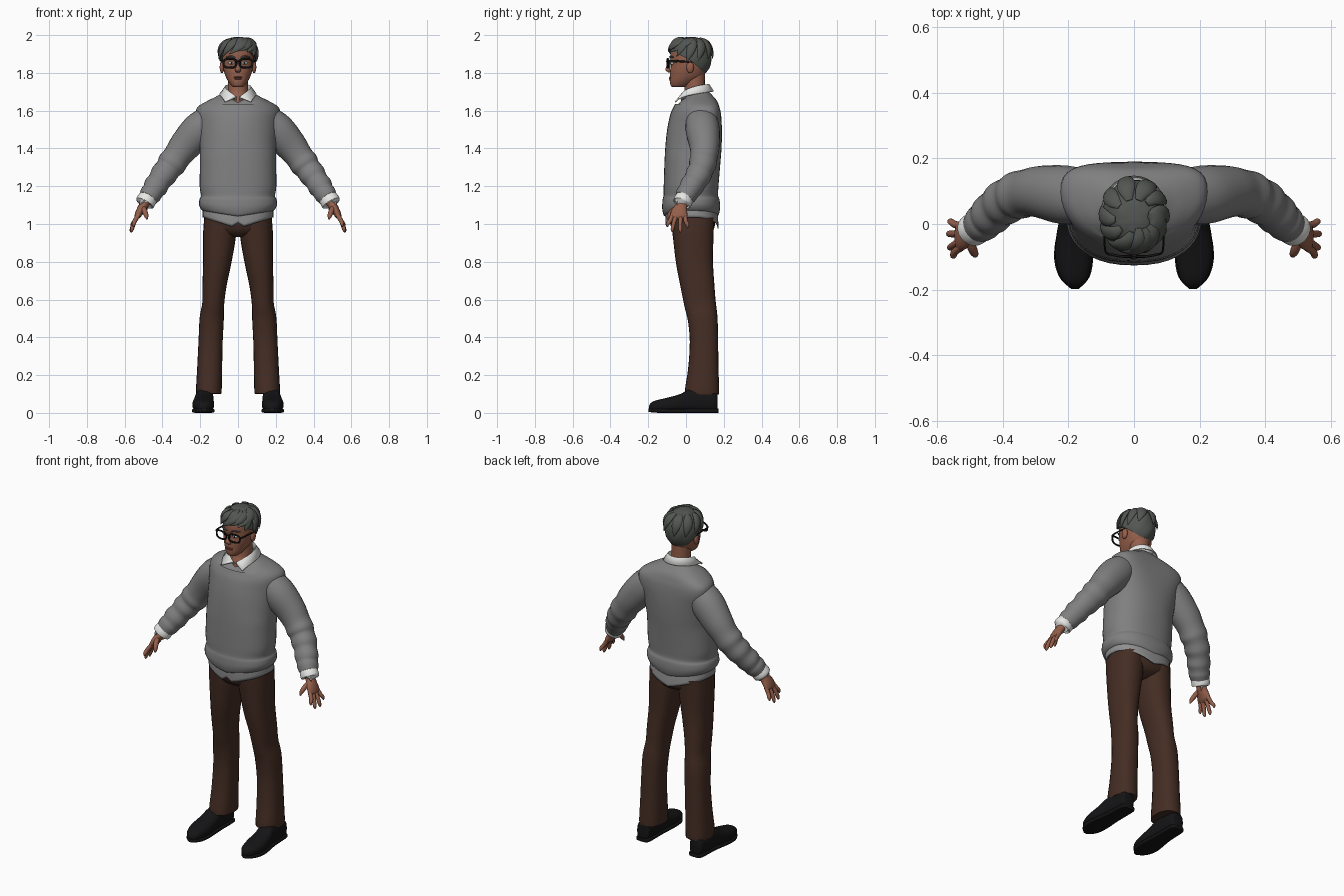
import bpy, bmesh, math
from mathutils import Vector

def material(name, r, g, b):
    m = bpy.data.materials.new(name)
    m.diffuse_color = (r, g, b, 1)
    return m

SKIN = material("skin", 0.30, 0.115, 0.07)
WHITE = material("white_cloth", 0.82, 0.82, 0.80)
KNIT = material("grey_knit", 0.215, 0.215, 0.215)
HEM = material("light_grey_hem", 0.28, 0.28, 0.28)
BROWN = material("brown_trousers", 0.058, 0.026, 0.017)
BLACK = material("black_leather", 0.007, 0.007, 0.008)
HAIR = material("grey_hair", 0.085, 0.093, 0.083)
LIP = material("lip", 0.20, 0.065, 0.045)

def grid_mesh(name, rows, mat, wrap=True, loop=False, caps=True, angle=60, thick=0):
    """Skin rows of points into one smooth mesh."""
    bm = bmesh.new()
    vs = [[bm.verts.new(p) for p in row] for row in rows]
    n, m = len(vs), len(vs[0])
    for i in range(n if loop else n - 1):
        for j in range(m if wrap else m - 1):
            a, b = vs[i], vs[(i + 1) % n]
            bm.faces.new((a[j], a[(j + 1) % m], b[(j + 1) % m], b[j]))
    if caps and wrap and not loop:
        bm.faces.new(vs[0])
        bm.faces.new(vs[-1])
    bmesh.ops.recalc_face_normals(bm, faces=bm.faces)
    me = bpy.data.meshes.new(name)
    bm.to_mesh(me)
    bm.free()
    me.materials.append(mat)
    ob = bpy.data.objects.new(name, me)
    bpy.context.collection.objects.link(ob)
    if thick:
        s = ob.modifiers.new("thickness", 'SOLIDIFY')
        s.thickness, s.offset = thick, 0
    bpy.ops.object.select_all(action='DESELECT')
    ob.select_set(True)
    bpy.context.view_layer.objects.active = ob
    bpy.ops.object.shade_smooth_by_angle(angle=math.radians(angle))
    return ob

def dense(pts, k=4):
    """Smooth interpolation through control points."""
    out = []
    for i in range(len(pts) - 1):
        a, b, c, d = pts[max(i - 1, 0)], pts[i], pts[i + 1], pts[min(i + 2, len(pts) - 1)]
        for q in range(k):
            t = q / k
            out.append([0.5 * (2 * B + (C - A) * t + (2 * A - 5 * B + 4 * C - D) * t * t
                        + (3 * B - A - 3 * C + D) * t ** 3) for A, B, C, D in zip(a, b, c, d)])
    return out + [list(pts[-1])]

def tube(name, pts, mat, n=24, e=2.0, ref=(0, 1, 0), axis=None, k=4, warp=None, **kw):
    """Loft superellipses given as (x, y, z, width radius, depth radius)."""
    pts, rows = dense(pts, k), []
    for i, p in enumerate(pts):
        t = Vector(axis) if axis else Vector(pts[min(i + 1, len(pts) - 1)][:3]) - Vector(pts[max(i - 1, 0)][:3])
        u = t.cross(Vector(ref)).normalized()
        v = u.cross(t).normalized()
        row = []
        for j in range(n):
            a = 2 * math.pi * j / n
            c, s = math.cos(a), math.sin(a)
            q = (Vector(p[:3]) + u * p[3] * math.copysign(abs(c) ** (2 / e), c)
                 + v * p[4] * math.copysign(abs(s) ** (2 / e), s))
            row.append(warp(q) if warp else q)
        rows.append(row)
    return grid_mesh(name, rows, mat, **kw)

def stack(name, rings, mat, **kw):
    """Level rings given as (z, half width, front y, back y)."""
    return tube(name, [(0, (f + b) / 2, z, w, (b - f) / 2) for z, w, f, b in rings],
                mat, axis=(0, 0, 1), **kw)

def ball(name, c, r, mat):
    pts = [(c[0], c[1], c[2] - r[2] * math.cos(math.pi * i / 8),
            r[0] * math.sin(math.pi * i / 8) + 1e-4, r[1] * math.sin(math.pi * i / 8) + 1e-4) for i in range(9)]
    return tube(name, pts, mat, n=14, axis=(0, 0, 1), k=1)

# Sweater body: rounded shoulders, dropped front neck, dipped hem
def sweater_warp(q):
    up = min(max((q.z - 1.35) / 0.2, 0), 1)
    q.y += 0.045 * up * min(abs(q.x) / 0.22, 1) ** 2
    if q.z > 1.64 and q.y < 0.05:
        q.z -= 0.035 * min((0.05 - q.y) / 0.05, 1) * max(1 - abs(q.x) / 0.12, 0)
    if q.z < 1.14:
        q.z -= 0.035 * (1.14 - q.z) / 0.08 * max(1 - abs(q.x) / 0.2, 0)
    return q

stack("sweater", [(1.07, .17, -.105, .16), (1.075, .192, -.118, .172), (1.10, .206, -.126, .18),
      (1.13, .204, -.124, .178), (1.15, .196, -.119, .17), (1.20, .203, -.118, .172), (1.30, .202, -.115, .18),
      (1.40, .203, -.11, .188), (1.50, .212, -.10, .19), (1.58, .225, -.083, .185), (1.62, .213, -.066, .176),
      (1.65, .165, -.05, .165), (1.675, .115, -.03, .145), (1.70, .072, 0, .122)],
      KNIT, n=40, e=2.3, warp=sweater_warp)

# Shirt tail below the sweater, with a small notch in front
def hem_warp(q):
    if q.z < 1.06:
        q.z -= 0.06 * max(1 - abs(q.x) / 0.19, 0)
        if abs(q.x) < 0.012 and q.y < 0:
            q.z += 0.03
    return q

stack("shirt_tail", [(1.10, .18, -.105, .16), (1.07, .184, -.108, .166), (1.037, .184, -.104, .17)],
      HEM, n=48, e=2.3, k=2, warp=hem_warp, caps=False, thick=.006)

# Trousers
stack("trouser_seat", [(.93, .06, -.03, .09), (.95, .125, -.06, .13), (.98, .17, -.078, .15),
      (1.03, .178, -.088, .155), (1.08, .175, -.09, .155)], BROWN, e=2.3)

for s, side in ((-1, "left"), (1, "right")):
    def mir(pts):
        return [(s * p[0], *p[1:]) for p in pts]

    tube(side + "_trouser_leg", mir([(.095, .035, 1.03, .084, .115), (.098, .038, .94, .087, .108),
         (.110, .045, .80, .075, .098), (.124, .06, .68, .064, .09), (.131, .074, .58, .058, .084),
         (.139, .088, .50, .064, .079), (.145, .095, .38, .064, .075), (.150, .092, .24, .066, .08),
         (.154, .086, .13, .068, .09), (.154, .085, .10, .067, .09)]), BROWN, e=2.3)

    # Shoe upper and sole
    tube(side + "_shoe", mir([(.175, .167, .05, .022, .035), (.175, .155, .058, .04, .054),
         (.177, .08, .064, .047, .06), (.178, .02, .066, .049, .06), (.182, -.03, .052, .054, .048),
         (.184, -.10, .042, .057, .038), (.182, -.16, .036, .044, .030), (.18, -.185, .031, .027, .022),
         (.179, -.196, .027, .008, .010)]), BLACK, e=2.6, ref=(0, 0, 1), axis=(0, -1, 0))
    tube(side + "_sole", mir([(.175, .172, .011, .022, .011), (.175, .155, .011, .043, .011),
         (.178, .03, .011, .048, .011), (.184, -.09, .011, .060, .011), (.182, -.16, .012, .047, .011),
         (.18, -.198, .014, .012, .009)]), BLACK, e=5, ref=(0, 0, 1), axis=(0, -1, 0))

    # Sleeve with soft folds toward the wrist
    tube(side + "_sleeve", mir([(.13, .08, 1.57, .075, .08), (.205, .088, 1.50, .092, .09),
         (.28, .098, 1.415, .084, .08), (.325, .095, 1.355, .074, .072), (.352, .088, 1.318, .077, .073),
         (.372, .08, 1.29, .068, .066), (.396, .065, 1.258, .070, .069), (.415, .05, 1.23, .061, .062),
         (.435, .03, 1.20, .065, .063), (.450, .015, 1.175, .057, .057), (.463, .003, 1.157, .058, .057),
         (.478, -.01, 1.135, .05, .05)]), KNIT, e=2.1)
    tube(side + "_shirt_cuff", mir([(.47, -.005, 1.145, .049, .046), (.484, -.014, 1.126, .052, .05),
         (.494, -.02, 1.110, .051, .049), (.495, -.021, 1.108, .04, .038)]), WHITE, k=2, angle=40)

    # Hand: palm, four fingers and thumb
    tube(side + "_palm", mir([(.482, -.015, 1.13, .025, .03), (.502, -.025, 1.095, .024, .032),
         (.52, -.035, 1.065, .021, .043), (.533, -.038, 1.04, .016, .044), (.538, -.038, 1.028, .008, .036)]),
         SKIN, n=16)
    for f, (y0, y1, x1, z1) in enumerate([(-.07, -.097, .553, .985), (-.048, -.072, .563, .958),
                                          (-.026, -.03, .566, .955), (-.006, .008, .562, .98)]):
        tube(f"{side}_finger_{f + 1}", mir([(.526, y0, 1.05, .012, .012), (.547, (y0 + y1) / 2 - .002, 1.015, .0115, .011),
             (x1 - .002, y1, z1 + .015, .010, .0095), (x1, y1, z1, .003, .003)]), SKIN, n=10, k=3)
    tube(side + "_thumb", mir([(.505, -.04, 1.09, .014, .014), (.495, -.07, 1.07, .014, .014),
         (.486, -.09, 1.045, .012, .012), (.482, -.098, 1.025, .004, .004)]), SKIN, n=10, k=3)

    # Ear, eye, brow
    ball(side + "_ear", (s * .085, .022, 1.83), (.012, .02, .032), SKIN)
    ball(side + "_eye", (s * .034, -.071, 1.852), (.016, .013, .008), WHITE)
    ball(side + "_iris", (s * .034, -.080, 1.852), (.006, .006, .006), BLACK)
    tube(side + "_brow", mir([(.014, -.084, 1.879, .003, .004), (.035, -.083, 1.887, .005, .005),
         (.062, -.066, 1.882, .002, .003)]), HAIR, n=8, ref=(0, 0, 1))

    # Glasses rim and temple arm
    rim = []
    for i in range(32):
        a = 2 * math.pi * i / 32
        c, d = math.cos(a), math.sin(a)
        px, pz = math.copysign(abs(c) ** .7, c), math.copysign(abs(d) ** .7, d)
        x = .043 + .034 * px
        rim.append([(s * (x + .0055 * math.cos(b) * c), -.099 + .2 * max(x - .04, 0) + .004 * math.sin(b),
                     1.851 + .023 * pz + .0055 * math.cos(b) * d) for b in [k * math.pi / 4 for k in range(8)]])
    grid_mesh(side + "_glasses_rim", rim, BLACK, loop=True)
    tube(side + "_glasses_arm", mir([(.076, -.092, 1.862, .003, .006), (.088, -.08, 1.862, .003, .006),
         (.09, -.02, 1.861, .003, .005), (.09, .03, 1.855, .003, .004)]), BLACK, n=8, ref=(0, 0, 1))

tube("glasses_bridge", [(-.012, -.099, 1.858, .004, .004), (0, -.102, 1.861, .004, .004),
     (.012, -.099, 1.858, .004, .004)], BLACK, n=8, ref=(0, 0, 1))

# Neck and head
stack("neck", [(1.63, .06, -.03, .11), (1.67, .057, -.022, .108), (1.71, .053, -.008, .10), (1.80, .054, -.01, .10)], SKIN)
stack("head", [(1.724, .018, -.066, -.03), (1.731, .034, -.08, .01), (1.755, .052, -.086, .055), (1.78, .065, -.085, .09),
      (1.81, .075, -.084, .105), (1.84, .081, -.080, .112), (1.87, .083, -.082, .12), (1.92, .08, -.08, .12),
      (1.96, .06, -.05, .10), (1.975, .02, 0, .06)], SKIN, n=28, e=2.2)
tube("nose", [(0, -.078, 1.872, .007, .008), (0, -.088, 1.85, .009, .009), (0, -.096, 1.825, .013, .012),
     (0, -.094, 1.812, .016, .013), (0, -.086, 1.802, .008, .006)], SKIN, n=14, axis=(0, 0, -1))
ball("upper_lip", (0, -.083, 1.777), (.024, .007, .004), LIP)
ball("lower_lip", (0, -.083, 1.769), (.02, .007, .005), LIP)

# Shirt collar: inner stand, fold and pointed outer leaf
inner, fold, leaf = [], [], []
for i in range(37):
    t = -1 + i / 18
    f = abs(t)
    a, b = t * math.pi * .96, t * math.pi * .80
    inner.append((.062 * math.sin(a), .05 - .072 * -math.cos(a), 1.69 - .035 * f ** 2))
    fold.append((.070 * math.sin(a), .045 + .078 * math.cos(a), 1.738 - .068 * f ** 2.5))
    leaf.append((.096 * math.sin(b) + t * .012 * f ** 6, .04 + .105 * math.cos(b) - .012 * f ** 4,
                 1.702 - .04 * f ** 2 - .016 * f ** 10))
grid_mesh("collar", [inner, fold, leaf], WHITE, wrap=False, thick=.006, angle=40)

# Hair cap following a hairline that is high in front and low at the nape
def hair_point(az, th, k=1.0):
    r = max(math.sin(th), 0) ** .75 * k
    return Vector((.096 * r * math.sin(az), .025 - .111 * r * math.cos(az), 1.883 + .107 * k * math.cos(th)))

def hairline(az):
    c = math.cos(az)
    return math.radians(100 - 32 * c if c > 0 else 100 - 48 * c)

rows = []
for i in range(1, 17):
    row = []
    for j in range(48):
        az = 2 * math.pi * j / 48
        th = hairline(az) * i / 16
        row.append(hair_point(az, th, 1 + .014 * math.sin(7 * az + 5 * th) * math.sin(th)))
    rows.append(row)
rows.append([p * .9 + Vector((0, .025, 1.883)) * .1 for p in rows[-1]])
grid_mesh("hair_cap", rows, HAIR)

# Wavy locks: (start azimuth, end azimuth, start polar, end polar, width), degrees
locks = [(40, -28, 20, 82, .026), (60, 5, 25, 74, .026), (95, 30, 20, 76, .03), (70, 52, 35, 88, .024),
         (-10, -55, 20, 90, .024), (-50, -80, 25, 100, .024), (-80, -105, 30, 92, .024), (100, 80, 25, 102, .025),
         (130, 108, 25, 100, .025), (-120, -135, 25, 95, .026), (160, 140, 20, 95, .028), (-160, -170, 20, 95, .028),
         (20, -12, 15, 72, .022), (-25, -40, 35, 80, .02)]
for i, (a0, a1, t0, t1, w) in enumerate(locks):
    pts = []
    for q in range(6):
        t = q / 5
        p = hair_point(math.radians(a0 + (a1 - a0) * t ** 1.4), math.radians(t0 + (t1 - t0) * t),
                       1.0 + .05 * math.sin(math.pi * t) + .07 * t ** 3)
        p.z = min(p.z, 1.988)
        g = max(math.sin(math.pi * (.12 + .86 * t)), .05)
        pts.append((*p, w * g, .011 * g))
    mid = Vector(pts[3][:3]) - Vector((0, .025, 1.87))
    tube(f"hair_lock_{i + 1}", pts, HAIR, n=10, k=3, ref=mid)
